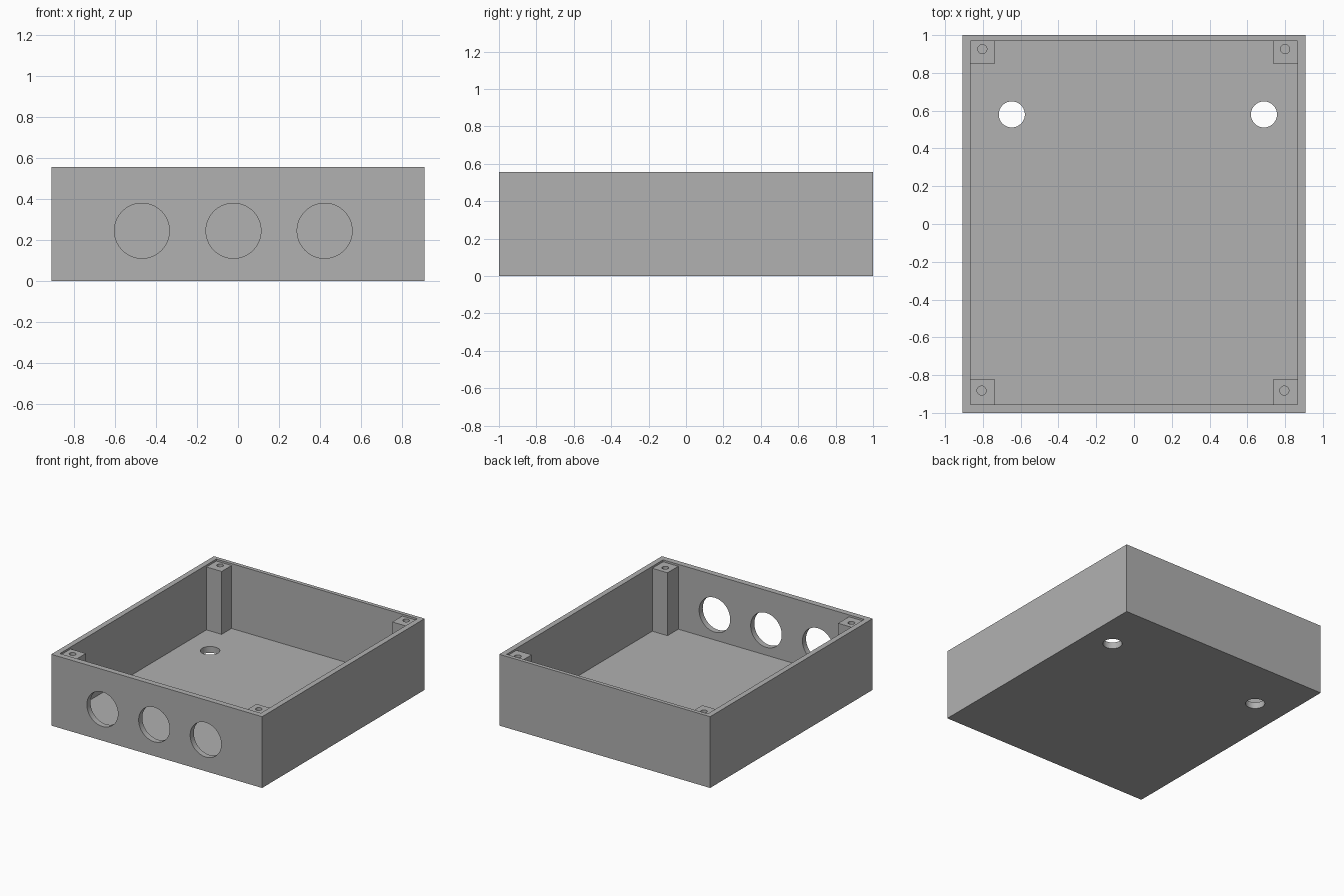
import bpy
import bmesh
from math import radians

default = bpy.data.objects.get("Cube")
if default:
    bpy.data.objects.remove(default, do_unlink=True)

HALF_X, HALF_Y, HEIGHT = 0.908, 1.0, 0.555
IN_X, IN_FRONT, IN_BACK = 0.866, -0.955, 0.97       # inner wall faces
POST_X, POST_FRONT, POST_BACK = 0.735, -0.822, 0.849  # inner post faces
FLOOR, POST_TOP = 0.05, 0.54
ABOVE = HEIGHT + 0.1

grey = bpy.data.materials.new("grey plastic")
grey.use_nodes = True
colour = (0.44, 0.44, 0.44, 1)
grey.diffuse_color = colour
grey.node_tree.nodes["Principled BSDF"].inputs["Base Color"].default_value = colour


def prism(name, outline, z0, z1):
    """Extrude an xy outline from z0 to z1."""
    bm = bmesh.new()
    face = bm.faces.new([bm.verts.new((x, y, z0)) for x, y in outline])
    top = bmesh.ops.extrude_face_region(bm, geom=[face])["geom"]
    verts = [v for v in top if isinstance(v, bmesh.types.BMVert)]
    bmesh.ops.translate(bm, vec=(0, 0, z1 - z0), verts=verts)
    bmesh.ops.recalc_face_normals(bm, faces=bm.faces)
    mesh = bpy.data.meshes.new(name)
    bm.to_mesh(mesh)
    bm.free()
    mesh.materials.append(grey)
    obj = bpy.data.objects.new(name, mesh)
    bpy.context.collection.objects.link(obj)
    return obj


def rectangle(x0, y0, x1, y1):
    return [(x0, y0), (x1, y0), (x1, y1), (x0, y1)]


def cylinder(name, radius, depth, location, rotation=(0, 0, 0)):
    bpy.ops.mesh.primitive_cylinder_add(vertices=64, radius=radius, depth=depth,
                                        location=location, rotation=rotation)
    obj = bpy.context.object
    obj.name = name
    obj.data.materials.append(grey)
    return obj


def cut(target, cutter):
    """Subtract the cutter from the target, then discard it."""
    cutter.hide_render = True
    bpy.context.view_layer.objects.active = target
    mod = target.modifiers.new(cutter.name, "BOOLEAN")
    mod.operation = "DIFFERENCE"
    mod.solver = "EXACT"
    mod.object = cutter
    bpy.ops.object.modifier_apply(modifier=mod.name)
    bpy.data.objects.remove(cutter, do_unlink=True)


# Outer block of the open box
box = prism("open_box", rectangle(-HALF_X, -HALF_Y, HALF_X, HALF_Y), 0, HEIGHT)

# Shallow lid recess, then the cavity that leaves four corner posts standing
cut(box, prism("lid_recess", rectangle(-IN_X, IN_FRONT, IN_X, IN_BACK), POST_TOP, ABOVE))
half = [(POST_X, IN_FRONT), (POST_X, POST_FRONT), (IN_X, POST_FRONT),
        (IN_X, POST_BACK), (POST_X, POST_BACK), (POST_X, IN_BACK)]
outline = half + [(-x, y) for x, y in reversed(half)]
cut(box, prism("cavity", outline, FLOOR, ABOVE))

# Three round openings in the front wall
for x in (-0.468, -0.022, 0.422):
    cut(box, cylinder("front_opening", 0.134, 0.2, (x, -HALF_Y, 0.245), (radians(90), 0, 0)))

# Two holes through the floor
for x in (-0.647, 0.688):
    cut(box, cylinder("floor_hole", 0.069, 0.3, (x, 0.58, 0)))

# Blind screw holes in the post tops
for x, y in ((-0.803, 0.926), (0.8, 0.926), (-0.807, -0.882), (0.796, -0.882)):
    cut(box, cylinder("screw_hole", 0.024, 0.4, (x, y, POST_TOP)))

# Smooth hole walls, sharp box edges
bpy.ops.object.select_all(action="DESELECT")
box.select_set(True)
bpy.context.view_layer.objects.active = box
bpy.ops.object.shade_smooth_by_angle(angle=radians(30))
